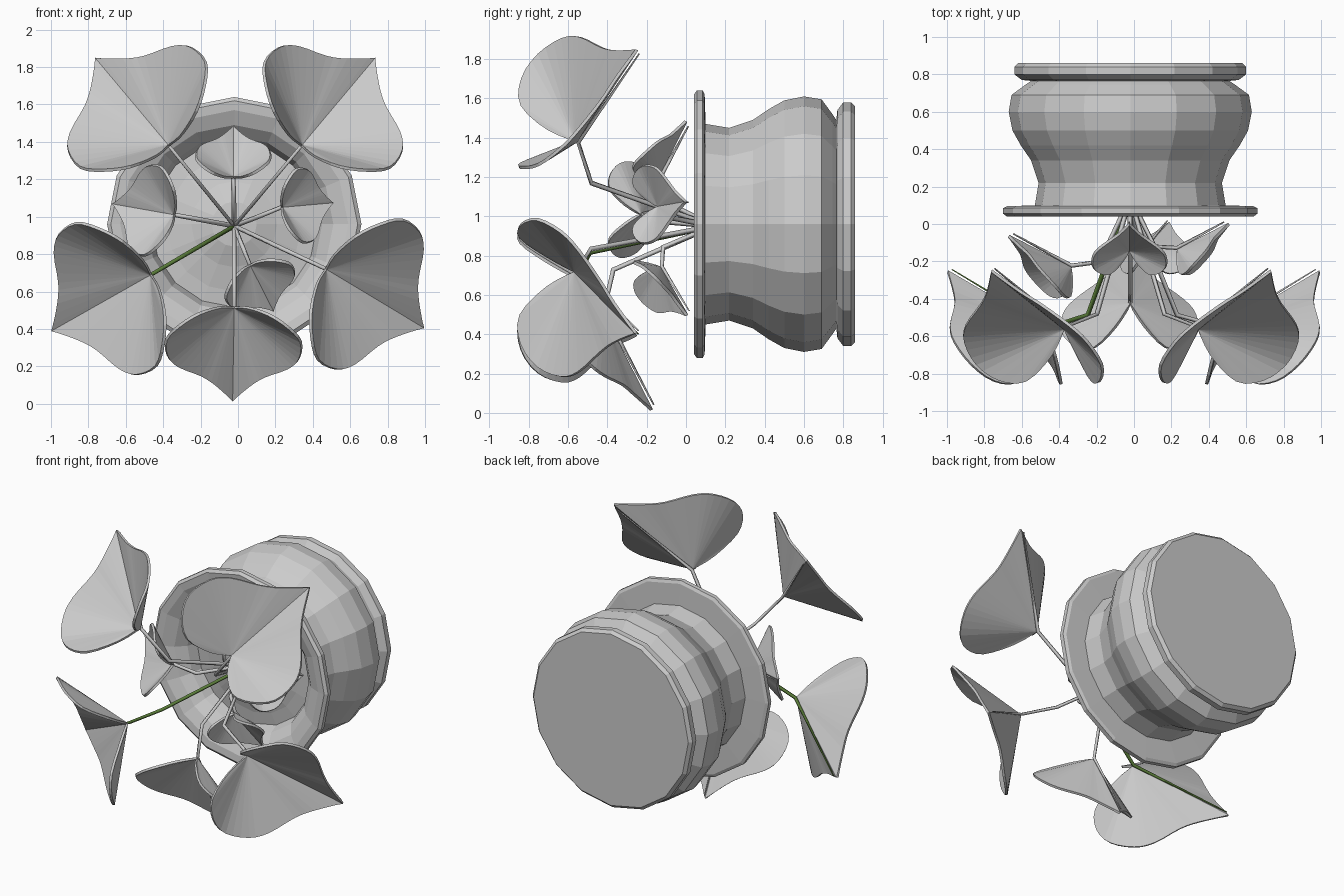
import bpy, bmesh, math
from mathutils import Vector

if "Cube" in bpy.data.objects:
    bpy.data.objects.remove(bpy.data.objects["Cube"])

CX, CZ = -0.02, 0.96          # pot axis runs along y
ROOT = Vector((CX, 0.14, 0.95))


def mesh_object(name, bm):
    bmesh.ops.recalc_face_normals(bm, faces=bm.faces)
    me = bpy.data.meshes.new(name)
    bm.to_mesh(me)
    bm.free()
    ob = bpy.data.objects.new(name, me)
    bpy.context.collection.objects.link(ob)
    return ob


def lathe(name, profile, sides=16):
    """Spin (radius, y) points about the pot axis."""
    bm = bmesh.new()
    rings = []
    for r, y in profile:
        if r == 0:
            rings.append([bm.verts.new((CX, y, CZ))] * sides)
            continue
        rings.append([bm.verts.new((CX + r * math.cos(2 * math.pi * i / sides), y,
                                    CZ + r * math.sin(2 * math.pi * i / sides)))
                      for i in range(sides)])
    for a, b in zip(rings, rings[1:]):
        for i in range(sides):
            j = (i + 1) % sides
            quad = list(dict.fromkeys((a[i], a[j], b[j], b[i])))
            bm.faces.new(quad)
    return mesh_object(name, bm)


# Pot: base ring, belly, neck, rim and inner wall
lathe("pot", [(0, 0.86), (0.60, 0.86), (0.62, 0.84), (0.62, 0.80), (0.58, 0.77),
              (0.53, 0.765), (0.56, 0.745), (0.635, 0.69), (0.65, 0.60), (0.63, 0.50),
              (0.585, 0.42), (0.53, 0.34), (0.49, 0.22), (0.51, 0.10), (0.66, 0.095),
              (0.68, 0.085), (0.68, 0.055), (0.66, 0.04), (0.61, 0.045), (0.53, 0.08),
              (0.47, 0.14), (0.44, 0.22), (0.44, 0.32), (0, 0.32)])
# Soil mound
lathe("soil", [(0.45, 0.21), (0.36, 0.20), (0.23, 0.17), (0.12, 0.13), (0, 0.12)])

# Half outline of a heart leaf: (along midrib, sideways, depth), stem joint at the origin
HALF = [Vector(p) for p in (
    (0, 0, 0), (0, .09, -.14), (.045, .23, -.28), (.125, .355, -.275), (.215, .438, -.19),
    (.325, .43, -.07), (.393, .36, .02), (.45, .21, .13), (.51, .115, .20), (.61, 0, .31))]


def smooth(points, n=3):
    """Catmull-Rom resampling of an open path."""
    p = [points[0]] + points + [points[-1]]
    out = []
    for i in range(1, len(p) - 2):
        a, b, c, d = p[i - 1:i + 3]
        for k in range(n):
            t = k / n
            out.append(0.5 * (2 * b + (c - a) * t + (2 * a - 5 * b + 4 * c - d) * t * t
                              + (3 * b - a - 3 * c + d) * t ** 3))
    return out + [points[-1]]


EDGE = smooth(HALF)


def leaf(name, base, angle, scale, color=None):
    base = Vector(base)
    a = math.radians(angle)
    u = Vector((math.cos(a), 0, math.sin(a)))
    v = Vector((-math.sin(a), 0, math.cos(a)))

    def place(p, side=1):
        return base + scale * (u * p.x + v * p.y * side + Vector((0, p.z, 0)))

    # Blade: triangle fan around the stem joint
    bm = bmesh.new()
    hub = bm.verts.new(base)
    tip = bm.verts.new(place(EDGE[-1]))
    for side in (1, -1):
        rim = [bm.verts.new(place(p, side)) for p in EDGE[1:-1]] + [tip]
        for p, q in zip(rim, rim[1:]):
            bm.faces.new((hub, p, q))
    blade = mesh_object(name + "_leaf", bm)
    mod = blade.modifiers.new("thickness", "SOLIDIFY")
    mod.thickness = 0.016
    mod.offset = 0

    # Stem: root, bend, joint, then along the back of the midrib
    bend = ROOT.lerp(base, 0.51)
    bend.y = base.y * 0.86
    back = Vector((0, 0.012, 0)) - 0.006 * u
    path = [(ROOT, 1), (bend, 1), (base + back, 0.9), (place(EDGE[-1]) + back - 0.02 * u, 0.3)]
    cu = bpy.data.curves.new(name + "_stem", "CURVE")
    cu.dimensions = "3D"
    cu.bevel_depth = 0.013
    cu.bevel_resolution = 0
    cu.use_fill_caps = True
    sp = cu.splines.new("POLY")
    sp.points.add(len(path) - 1)
    for pt, (co, rad) in zip(sp.points, path):
        pt.co = (*co, 1)
        pt.radius = rad
    stem = bpy.data.objects.new(name + "_stem", cu)
    bpy.context.collection.objects.link(stem)
    if color:
        mat = bpy.data.materials.new("stem_green")
        mat.diffuse_color = color
        mat.use_nodes = True
        mat.node_tree.nodes["Principled BSDF"].inputs["Base Color"].default_value = mat.diffuse_color
        cu.materials.append(mat)


# Large leaves
leaf("upper_right", (0.34, -0.56, 1.38), 50, 1.0)
leaf("upper_left", (-0.37, -0.56, 1.38), 130, 1.0)
leaf("lower_right", (0.47, -0.565, 0.72), -31, 1.0)
leaf("lower_left", (-0.465, -0.565, 0.69), 209.5, 1.0, (0.1, 0.2, 0.04, 1))
leaf("bottom", (-0.02, -0.43, 0.515), -91, 0.82)
# Small leaves
leaf("small_top", (-0.025, -0.14, 1.21), 90, 0.45)
leaf("small_left", (-0.34, -0.235, 1.01), 170, 0.55)
leaf("small_right", (0.235, -0.14, 1.05), 5, 0.45)
leaf("small_low", (0.065, -0.135, 0.74), -63, 0.45)
